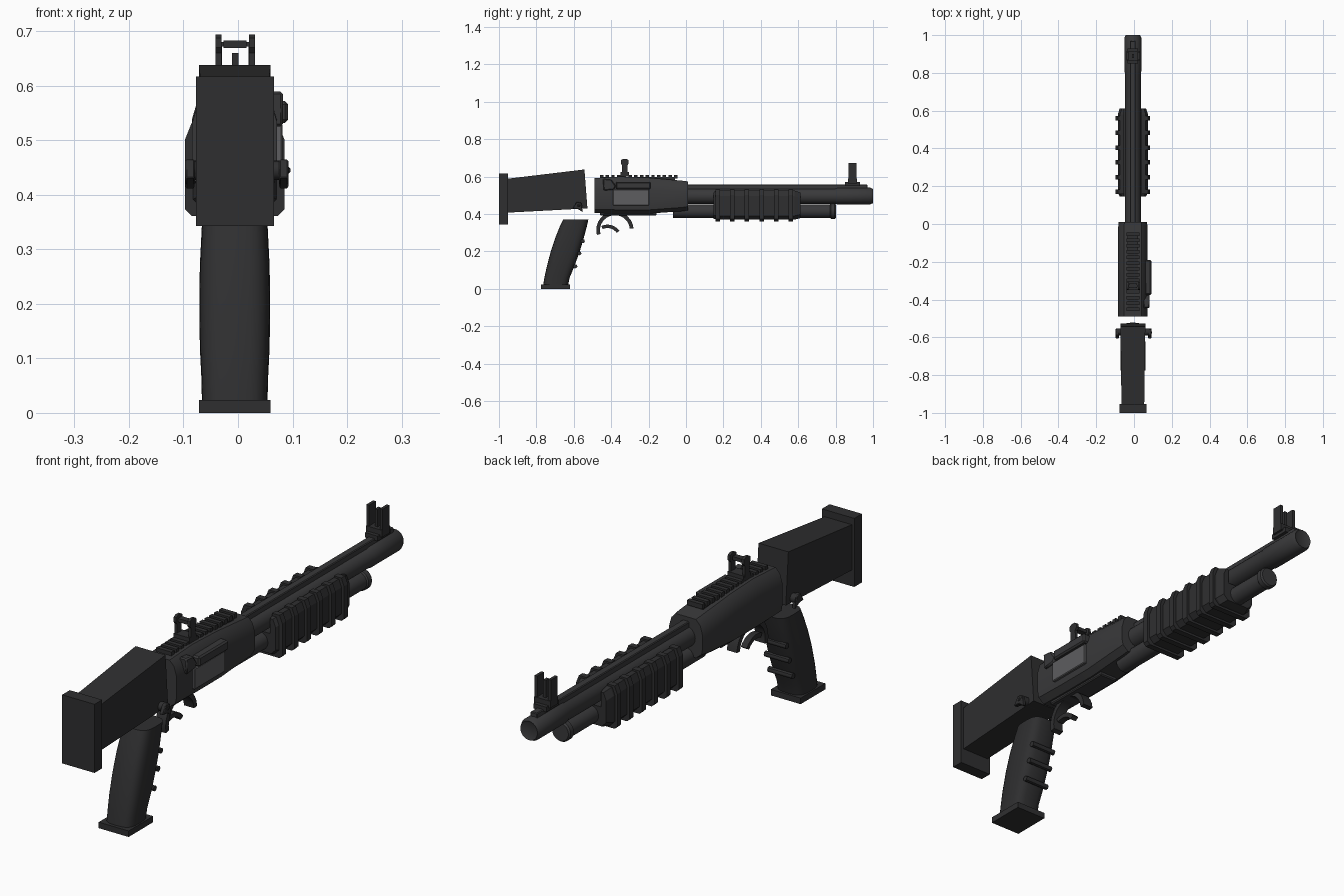
import bpy, bmesh, math
from mathutils import Matrix, Vector

if "Cube" in bpy.data.objects:
    bpy.data.objects.remove(bpy.data.objects["Cube"])

CX = -0.006  # centre plane of the body


def material(name, v):
    m = bpy.data.materials.new(name)
    m.diffuse_color = (v, v, v * 1.05, 1)
    m.use_nodes = True
    m.node_tree.nodes["Principled BSDF"].inputs["Base Color"].default_value = m.diffuse_color
    return m


DARK, MID, STEEL = material("dark", 0.028), material("mid", 0.04), material("steel", 0.11)


def finish(name, bm, mat, bevel=0, smooth=True):
    bmesh.ops.recalc_face_normals(bm, faces=bm.faces)
    me = bpy.data.meshes.new(name)
    bm.to_mesh(me)
    bm.free()
    ob = bpy.data.objects.new(name, me)
    bpy.context.collection.objects.link(ob)
    me.materials.append(mat)
    if bevel:
        b = ob.modifiers.new("bevel", 'BEVEL')
        b.width, b.segments = bevel, 1
    if smooth:
        bpy.ops.object.select_all(action='DESELECT')
        ob.select_set(True)
        bpy.context.view_layer.objects.active = ob
        bpy.ops.object.shade_smooth_by_angle(angle=math.radians(30))
    return ob


def loft(name, rings, mat, bevel=0, smooth=True):
    """Skin a list of equal-length point rings and cap the ends."""
    bm = bmesh.new()
    vs = [[bm.verts.new(p) for p in r] for r in rings]
    n = len(vs[0])
    for a, b in zip(vs, vs[1:]):
        for i in range(n):
            bm.faces.new((a[i], a[(i + 1) % n], b[(i + 1) % n], b[i]))
    bm.faces.new(vs[0])
    bm.faces.new(vs[-1])
    return finish(name, bm, mat, bevel, smooth)


def boxes(name, spans, mat, bevel=0):
    """Several boxes in one object, each (x0, x1, y0, y1, z0, z1)."""
    bm = bmesh.new()
    for x0, x1, y0, y1, z0, z1 in spans:
        m = Matrix.Translation(((x0 + x1) / 2, (y0 + y1) / 2, (z0 + z1) / 2)) @ \
            Matrix.Diagonal((x1 - x0, y1 - y0, z1 - z0, 1))
        bmesh.ops.create_cube(bm, size=1, matrix=m)
    return finish(name, bm, mat, bevel, False)


def side_profile(name, pts, x0, x1, mat, bevel=0):
    """Extrude a (y, z) outline across x."""
    return loft(name, [[(x, y, z) for y, z in pts] for x in (x0, x1)], mat, bevel)


def tube(name, zc, prof, mat, n=24):
    """Round bar along y; prof is a list of (y, radius)."""
    ang = [2 * math.pi * i / n for i in range(n)]
    return loft(name, [[(CX + r * math.cos(a), y, zc + r * math.sin(a)) for a in ang]
                       for y, r in prof], mat)


def arc(yc, zc, r, w, a0, a1, n=14):
    """Closed (y, z) outline of a curved strip."""
    t = [math.radians(a0 + (a1 - a0) * i / n) for i in range(n + 1)]
    return [(yc + r * math.cos(a), zc + r * math.sin(a)) for a in t] + \
           [(yc + (r - w) * math.cos(a), zc + (r - w) * math.sin(a)) for a in reversed(t)]


# Shoulder stock and butt plate
def rect(y0, y1, z0, z1, h):
    return [(CX - h, y0, z0), (CX + h, y0, z0), (CX + h, y1, z1), (CX - h, y1, z1)]


loft("stock", [rect(-0.96, -0.96, 0.407, 0.588, 0.06),
               rect(-0.527, -0.543, 0.43, 0.638, 0.066)], DARK, smooth=False)
boxes("butt_plate", [(-0.077, 0.066, -1, -0.952, 0.343, 0.617)], DARK)

# Receiver: chamfered section, sloping down to the front
def section(y, zb, zt, h):
    half = [(h * 0.6, zb), (h * 0.93, zb + 0.02), (h, zb + 0.05), (h, zt - 0.06),
            (h * 0.85, zt - 0.02), (h * 0.6, zt)]
    return [(CX + x, y, z) for x, z in half] + [(CX - x, y, z) for x, z in reversed(half)]


loft("receiver", [section(-0.49, 0.405, 0.592, 0.078), section(-0.35, 0.402, 0.6, 0.078),
                  section(-0.2, 0.402, 0.594, 0.078), section(-0.02, 0.415, 0.578, 0.078),
                  section(0.01, 0.42, 0.574, 0.075)], MID)
boxes("loading_plate", [(-0.046, 0.034, -0.46, -0.157, 0.392, 0.42)], MID, 0.004)

# Top rail with cross slots
boxes("rail", [(-0.034, 0.022, -0.455, -0.06, 0.575, 0.598)] +
      [(-0.04, 0.028, -0.46 + i * 0.0305, -0.442 + i * 0.0305, 0.59, 0.609)
       for i in range(14)], DARK)

# Ejection port, bolt cover and charging handle
boxes("ejection_port", [(0.05, 0.082, -0.39, -0.197, 0.446, 0.53)], STEEL, 0.003)
boxes("bolt_cover", [(0.05, 0.092, -0.375, -0.19, 0.532, 0.572)], MID, 0.006)
side_profile("charging_handle", [(-0.445, 0.59), (-0.40, 0.585), (-0.375, 0.55),
                                 (-0.385, 0.53), (-0.44, 0.525)], 0.05, 0.083, MID, 0.005)

# Barrel, top rib, magazine tube
tube("barrel", 0.496, [(-0.02, 0.042), (0.8, 0.042), (0.81, 0.045), (0.985, 0.045),
                       (1.0, 0.038), (0.996, 0.03)], MID)
boxes("barrel_rib", [(-0.021, 0.009, 0.0, 0.97, 0.53, 0.557)], MID, 0.003)
tube("magazine_tube", 0.415, [(-0.07, 0.036), (0.77, 0.036), (0.775, 0.041),
                              (0.795, 0.041), (0.802, 0.036)], MID)

# Pump fore-end: U-shaped sleeve with raised ribs
def u_ring(y, h, zb, zt, ch, inner=0.046):
    r = [(h - ch, zb), (h, zb + ch), (h, zt - 0.03), (h - 0.012, zt), (inner, zt), (inner, 0.455)]
    return [(CX + x, y, z) for x, z in r] + [(CX - x, y, z) for x, z in reversed(r)]


loft("forend", [u_ring(0.146, 0.07, 0.375, 0.515, 0.02), u_ring(0.165, 0.08, 0.37, 0.525, 0.02),
                u_ring(0.58, 0.08, 0.37, 0.525, 0.02), u_ring(0.612, 0.07, 0.378, 0.515, 0.02)],
     DARK, smooth=False)
for i in range(6):
    y = 0.17 + i * 0.078
    loft("forend_rib_%d" % (i + 1), [u_ring(y - 0.012, 0.091, 0.361, 0.532, 0.012),
                                     u_ring(y + 0.012, 0.091, 0.361, 0.532, 0.012)],
         DARK, smooth=False)

# Sights: rear pair with cross pin, front pair with centre blade
boxes("rear_sight_base", [(-0.04, 0.03, -0.35, -0.305, 0.6, 0.624)], DARK)
for name, x in (("left", -0.041), ("right", 0.02)):
    side_profile("rear_sight_post_" + name,
                 [(-0.343, 0.61), (-0.312, 0.61), (-0.314, 0.66), (-0.306, 0.67), (-0.308, 0.688),
                  (-0.318, 0.694), (-0.337, 0.694), (-0.347, 0.688), (-0.349, 0.67),
                  (-0.341, 0.66)], x, x + 0.011, DARK)
boxes("rear_sight_bar", [(-0.034, 0.024, -0.334, -0.322, 0.672, 0.68),
                         (-0.027, 0.016, -0.34, -0.316, 0.669, 0.683)], DARK)
boxes("front_sight_base", [(-0.034, 0.022, 0.85, 0.93, 0.55, 0.57),
                           (-0.041, 0.031, 0.865, 0.915, 0.562, 0.59)], DARK)
boxes("front_sight_posts", [(-0.041, -0.029, 0.869, 0.911, 0.57, 0.673),
                            (0.019, 0.031, 0.869, 0.911, 0.57, 0.673),
                            (-0.011, 0.001, 0.88, 0.9, 0.57, 0.66)], DARK)

# Trigger guard and trigger
side_profile("trigger_guard", arc(-0.38, 0.314, 0.1, 0.02, 5, 195), CX - 0.022, CX + 0.022, DARK)
side_profile("trigger", arc(-0.42, 0.265, 0.078, 0.018, 35, 115, 8), CX - 0.013, CX + 0.013, DARK)
boxes("trigger_mount", [(-0.022, 0.010, -0.43, -0.34, 0.395, 0.415)], DARK)

# Pistol grip: rounded sections following the curve, plus foot and finger ridges
LEVELS = [(0.01, -0.765, -0.632, 0.06), (0.06, -0.757, -0.622, 0.061), (0.12, -0.744, -0.597, 0.064),
          (0.2, -0.723, -0.568, 0.065), (0.27, -0.7, -0.547, 0.064),
          (0.33, -0.676, -0.531, 0.061), (0.37, -0.657, -0.522, 0.059)]


def grip_ring(z, y0, y1, h, n=24):
    out = []
    for i in range(n):
        a = 2 * math.pi * i / n
        c, s = math.cos(a), math.sin(a)
        px, py = (math.copysign(abs(v) ** 0.6, v) for v in (c, s))
        out.append((CX + h * px, (y0 + y1) / 2 + (y1 - y0) / 2 * py, z))
    return out


loft("grip", [grip_ring(*l) for l in LEVELS], DARK)
boxes("grip_foot", [(-0.072, 0.06, -0.776, -0.621, 0, 0.024)], DARK)
for i, (y, z) in enumerate([(-0.592, 0.12), (-0.57, 0.19), (-0.552, 0.255)]):
    side_profile("finger_ridge_%d" % (i + 1), arc(y, z, 0.011, 0.0105, 0, 350, 8)[:9],
                 CX - 0.054, CX + 0.054, DARK)

# Locking pin through the stock with an angled lever on each side
bm = bmesh.new()
bmesh.ops.create_cone(bm, cap_ends=True, segments=16, radius1=0.018, radius2=0.018, depth=0.176,
                      matrix=Matrix.Translation((CX, -0.572, 0.445)) @ Matrix.Rotation(math.pi / 2, 4, 'Y'))
finish("stock_pin", bm, DARK)
for name, x in (("left", -0.097), ("right", 0.075)):
    side_profile("pin_lever_" + name, [(-0.607, 0.43), (-0.585, 0.465), (-0.56, 0.46),
                                       (-0.552, 0.41), (-0.575, 0.425)], x, x + 0.018, DARK, 0.003)
boxes("stock_hinge", [(0.06, 0.096, -0.582, -0.566, 0.438, 0.452)], DARK, 0.004)
